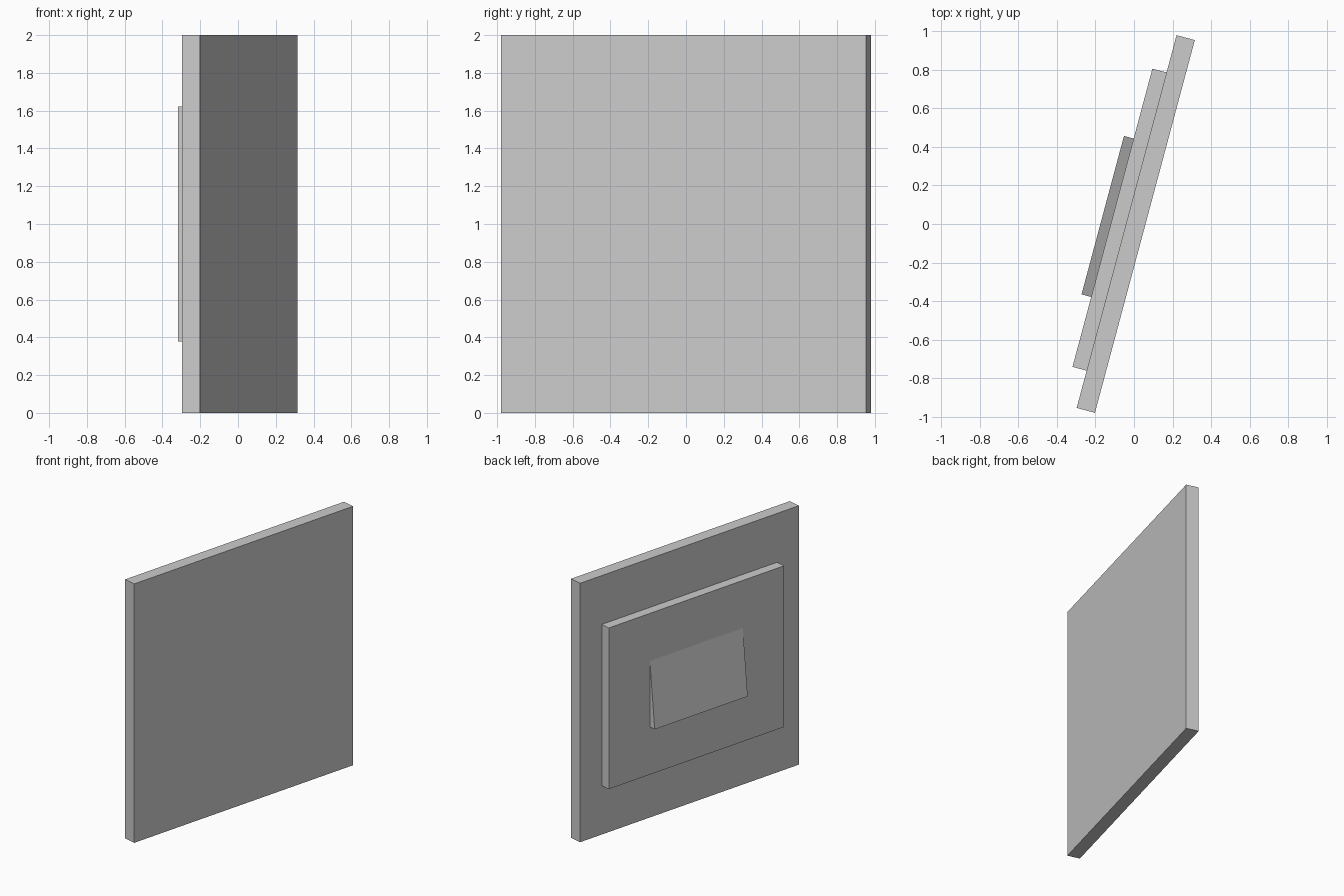
import bpy
import math
from mathutils import Matrix

if "Cube" in bpy.data.objects:
    bpy.data.objects.remove(bpy.data.objects["Cube"])

# Everything is laid out in a straight local frame, then turned 15 degrees about z
PLACE = Matrix.Translation((0.009, 0, 1)) @ Matrix.Rotation(math.radians(-15), 4, 'Z')


def prism(name, profile, length):
    """Extrude a local x-z profile along local y, centred on y = 0."""
    n = len(profile)
    verts = [(x, y, z) for y in (-length / 2, length / 2) for x, z in profile]
    faces = [tuple(range(n)), tuple(reversed(range(n, 2 * n)))]
    faces += [(i, i + n, (i + 1) % n + n, (i + 1) % n) for i in range(n)]
    mesh = bpy.data.meshes.new(name)
    mesh.from_pydata([PLACE @ Matrix.Translation(v) @ Matrix().to_translation() for v in verts], [], faces)
    mesh.validate()
    obj = bpy.data.objects.new(name, mesh)
    bpy.context.collection.objects.link(obj)
    return obj


def rect(x0, x1, height):
    h = height / 2
    return [(x0, -h), (x1, -h), (x1, h), (x0, h)]


BACK, STEP, TIP = -0.049, -0.125, -0.177

# Large square slab
prism("panel", rect(BACK, 0.049, 2.0), 2.0)
# Raised plate on the rear face
prism("raised_plate", rect(STEP, BACK, 1.245), 1.6)
# Wedge, thick at the bottom and tapering to nothing at the top
prism("wedge", [(TIP, -0.255), (STEP, -0.255), (STEP, 0.255)], 0.85)
